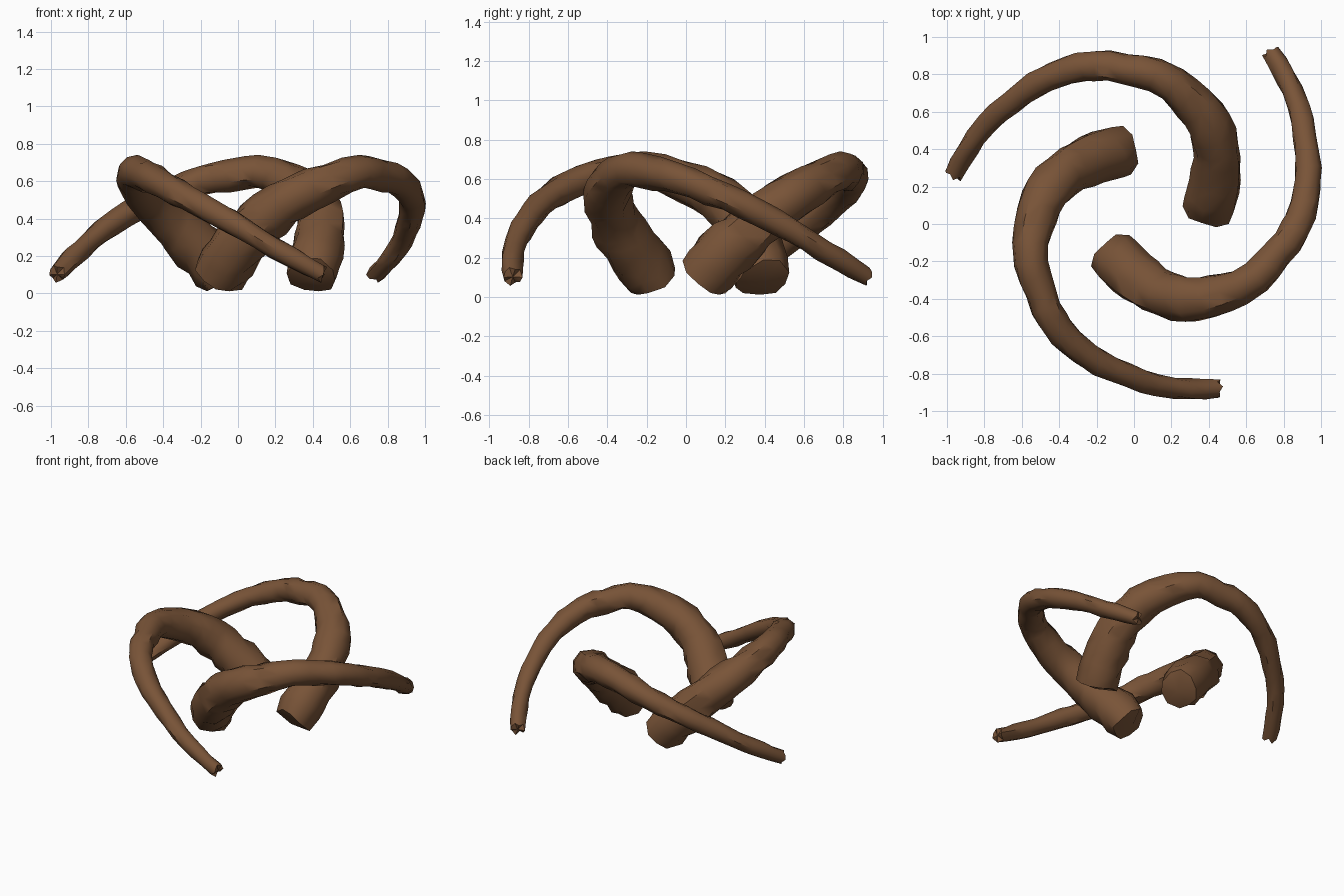
import bpy, bmesh, math, random
from mathutils import Vector

cube = bpy.data.objects.get("Cube")
if cube:
    bpy.data.objects.remove(cube, do_unlink=True)

random.seed(4)
SIDES = 10
STEPS = 2
HUB = Vector((0.073, 0.1, 0))

# Bark brown material
brown = bpy.data.materials.new("bark brown")
brown.use_nodes = True
colour = (0.19, 0.088, 0.039, 1)
brown.diffuse_color = colour
bsdf = brown.node_tree.nodes["Principled BSDF"]
bsdf.inputs["Base Color"].default_value = colour
bsdf.inputs["Roughness"].default_value = 0.9

# Root centre line from thick foot to thin tip: x, y, z, radius
PATH = [Vector(p) for p in (
    (.395, .085, .095, .132), (.42, .18, .205, .142), (.44, .30, .32, .136),
    (.435, .42, .42, .126), (.39, .55, .52, .115), (.27, .69, .595, .102),
    (.12, .795, .65, .09), (-.05, .83, .63, .082), (-.20, .85, .605, .08),
    (-.36, .82, .545, .073), (-.52, .75, .47, .066), (-.66, .65, .385, .062),
    (-.78, .54, .29, .058), (-.89, .40, .185, .054), (-.965, .265, .105, .047))]


def smooth_path(points):
    """Catmull-Rom samples through the points."""
    ext = [points[0] * 2 - points[1]] + points + [points[-1] * 2 - points[-2]]
    out = []
    for a, b, c, d in zip(ext, ext[1:], ext[2:], ext[3:]):
        for i in range(STEPS):
            t = i / STEPS
            out.append((b * 2 + (c - a) * t + (a * 2 - b * 5 + c * 4 - d) * t**2
                        + (b * 3 - a - c * 3 + d) * t**3) / 2)
    return out + [points[-1]]


def build_root():
    samples = smooth_path(PATH)
    centres = [s.to_3d() - HUB for s in samples]
    bm = bmesh.new()
    rings = []
    side = Vector((1, 0, 0))
    for i, c in enumerate(centres):
        along = (centres[min(i + 1, len(centres) - 1)] - centres[max(i - 1, 0)]).normalized()
        side = (side - along * side.dot(along)).normalized()
        other = along.cross(side)
        ring = []
        for k in range(SIDES):
            a = math.tau * k / SIDES
            r = samples[i].w * random.uniform(0.92, 1.12)
            slip = along * random.uniform(-0.018, 0.018)
            p = c + slip + (side * math.cos(a) + other * math.sin(a)) * r
            p.z = max(p.z, 0)
            ring.append(bm.verts.new(p))
        rings.append(ring)
    for lo, hi in zip(rings, rings[1:]):
        for k in range(SIDES):
            n = (k + 1) % SIDES
            bm.faces.new((lo[k], lo[n], hi[n], hi[k]))
    # Blunt ends: a fan to a raised point at the foot, a flat fan at the tip
    for ring, c, inner, push in ((rings[0], centres[0], centres[1], 0.035),
                                 (rings[-1], centres[-1], centres[-2], 0.005)):
        end = bm.verts.new(c + (c - inner).normalized() * push)
        for k in range(SIDES):
            bm.faces.new((ring[k], ring[(k + 1) % SIDES], end))
    bmesh.ops.recalc_face_normals(bm, faces=bm.faces)
    mesh = bpy.data.meshes.new("root")
    bm.to_mesh(mesh)
    bm.free()
    mesh.materials.append(brown)
    return mesh


# Three roots turned about the hub
root_mesh = build_root()
for i, name in enumerate(("root_back", "root_right", "root_left")):
    root = bpy.data.objects.new(name, root_mesh)
    root.location = HUB
    root.rotation_euler.z = math.tau * i / 3
    bpy.context.collection.objects.link(root)
    root.select_set(True)
    bpy.context.view_layer.objects.active = root
bpy.ops.object.shade_smooth_by_angle(angle=math.radians(45))
